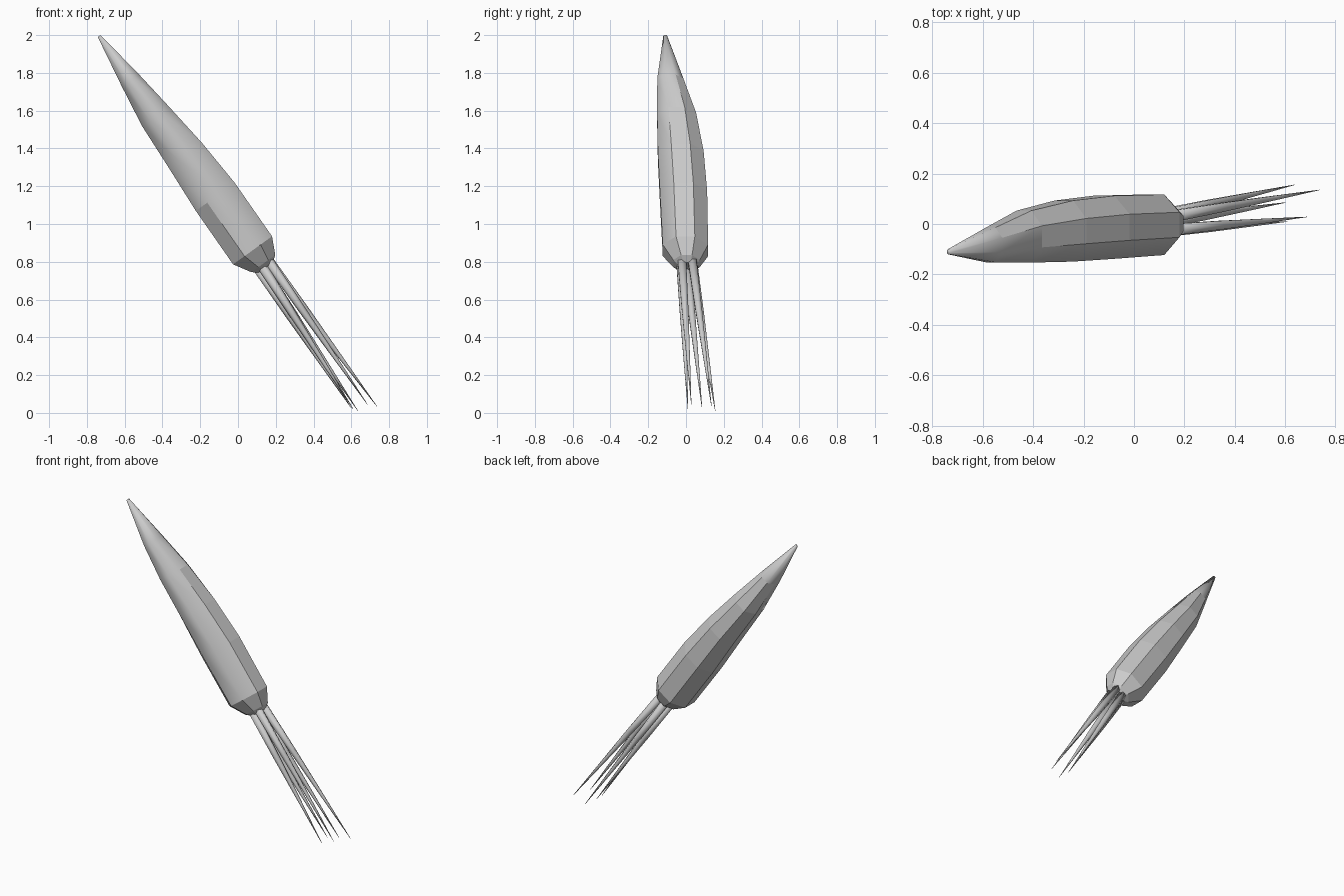
import bpy, bmesh, math
from mathutils import Vector

if "Cube" in bpy.data.objects:
    bpy.data.objects.remove(bpy.data.objects["Cube"])


def place(t, s, y):
    # t runs along the slanted axis from the tip, s across it in the xz plane
    return Vector((-0.735 + 0.584 * t + 0.812 * s, y, 1.995 - 0.812 * t + 0.584 * s))


def loft(name, rings, smooth_test):
    bm = bmesh.new()
    loops = [[bm.verts.new(p) for p in ring] for ring in rings]
    n = len(loops[0])
    for a, b in zip(loops, loops[1:]):
        for i in range(n):
            j = (i + 1) % n
            bm.faces.new((a[i], a[j], b[j], b[i]))
    bm.faces.new(loops[0])
    bm.faces.new(loops[-1])
    bmesh.ops.recalc_face_normals(bm, faces=bm.faces[:])
    for f in bm.faces:
        f.smooth = smooth_test(f.calc_center_median())
    mesh = bpy.data.meshes.new(name)
    bm.to_mesh(mesh)
    bm.free()
    obj = bpy.data.objects.new(name, mesh)
    bpy.context.collection.objects.link(obj)
    return obj


# Mantle: octagonal sections (t, s centre, s half width, y centre, y half width)
sections = [
    (0.000, 0.000, 0.009, -0.110, 0.010),
    (0.290, -0.003, 0.056, -0.083, 0.069),
    (0.520, -0.006, 0.088, -0.050, 0.103),
    (0.780, 0.002, 0.110, -0.028, 0.121),
    (1.050, 0.002, 0.127, -0.013, 0.125),
    (1.395, -0.003, 0.127, -0.003, 0.120),
    (1.485, 0.002, 0.078, 0.003, 0.070),
    (1.510, 0.002, 0.045, 0.005, 0.045),
]
k = 1 / math.cos(math.pi / 8)
rings = []
for t, sc, sh, yc, yh in sections:
    angles = [math.pi / 8 + i * math.pi / 4 for i in range(8)]
    rings.append([place(t, sc + k * sh * math.cos(a), yc + k * yh * math.sin(a)) for a in angles])
loft("mantle", rings, lambda c: c.y < -0.04 and c.z > 0.95)

# Tentacles: base offset (s, y) and tip position
tentacles = [
    (-0.012, 0.038, (0.635, 0.155, 0.010)),
    (0.035, 0.032, (0.735, 0.135, 0.035)),
    (-0.036, 0.004, (0.600, 0.085, 0.025)),
    (0.033, -0.022, (0.685, 0.028, 0.045)),
    (-0.010, -0.028, (0.610, 0.010, 0.020)),
]
for i, (s, y, tip) in enumerate(tentacles):
    base, tip = place(1.48, s, y), Vector(tip)
    d = (tip - base).normalized()
    v = d.cross(Vector((0.812, 0, 0.584))).normalized()
    u = v.cross(d)
    rings = []
    for f, r in [(0, 0.026), (0.35, 0.020), (0.7, 0.010), (1, 0.001)]:
        c = base.lerp(tip, f)
        rings.append([c + r * (u * math.cos(a) + v * math.sin(a))
                      for a in (j * math.pi / 3 for j in range(6))])
    loft(f"tentacle_{i + 1}", rings, lambda c: True)
